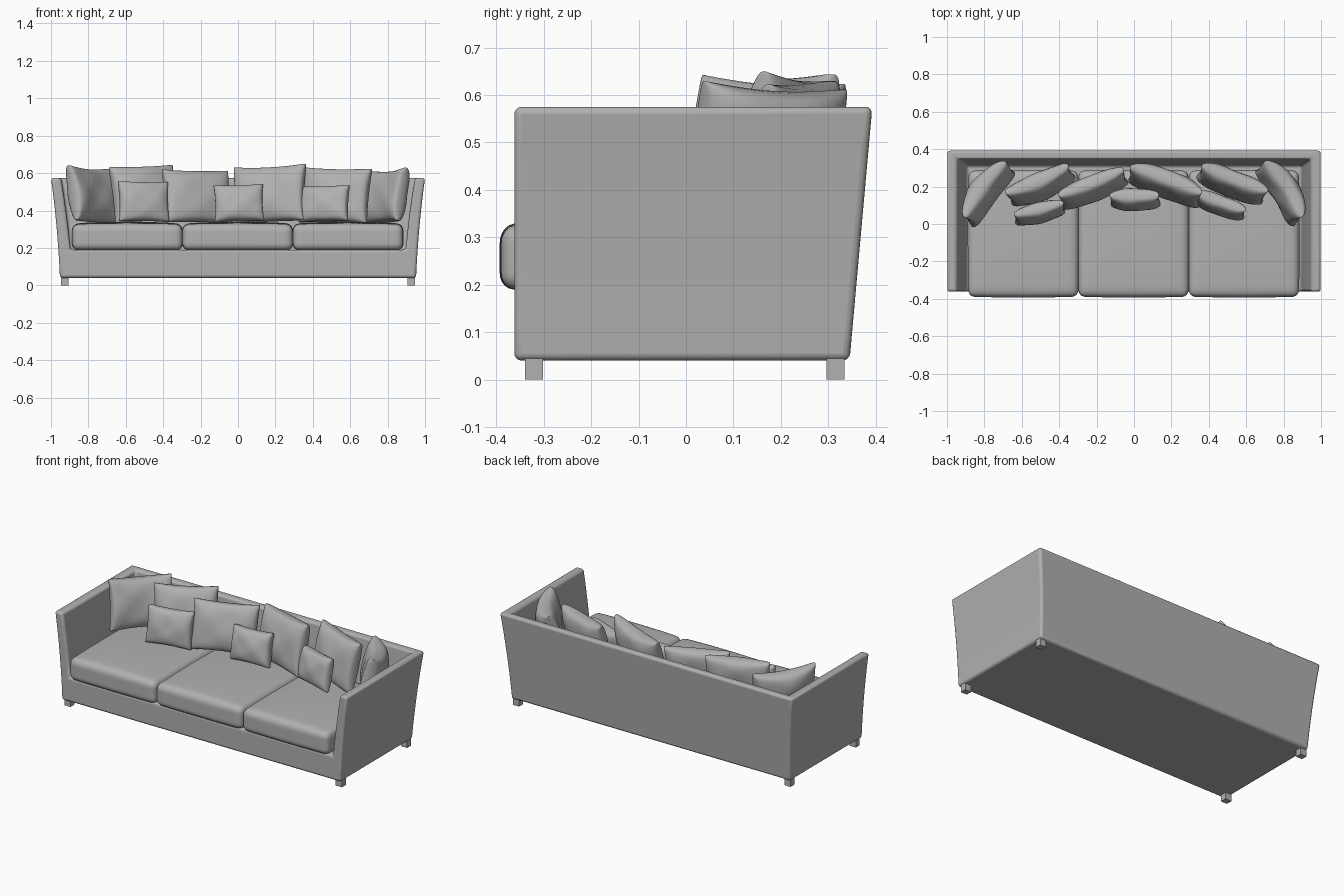
import bpy, bmesh, math
from mathutils import Vector, Matrix

if "Cube" in bpy.data.objects:
    bpy.data.objects.remove(bpy.data.objects["Cube"])

fabric = bpy.data.materials.new("grey_fabric")
fabric.diffuse_color = (0.44, 0.44, 0.44, 1)
fabric.use_nodes = True
fabric.node_tree.nodes["Principled BSDF"].inputs["Base Color"].default_value = fabric.diffuse_color


def add_object(name, bm, angle=40):
    bmesh.ops.recalc_face_normals(bm, faces=bm.faces)
    mesh = bpy.data.meshes.new(name)
    bm.to_mesh(mesh)
    bm.free()
    mesh.materials.append(fabric)
    ob = bpy.data.objects.new(name, mesh)
    bpy.context.collection.objects.link(ob)
    for o in bpy.context.selected_objects:
        o.select_set(False)
    bpy.context.view_layer.objects.active = ob
    ob.select_set(True)
    bpy.ops.object.shade_smooth_by_angle(angle=math.radians(angle))
    return ob


# Upholstered shell: U-shaped plan lofted upward, arms flaring out, back leaning
SEAT_Z = 0.19
LEVELS = [0.04, 0.115, SEAT_Z, 0.29, 0.39, 0.49, 0.575]


def plan_points(z):
    t = (z - 0.04) / 0.535
    xo = 0.952 + 0.022 * t + 0.026 * t * t
    xi, yf = xo - 0.068 + 0.014 * t, -0.362
    yb = 0.345 + 0.048 * t
    return [(-xo, yf), (-xi, yf), (-xi, yb - 0.045), (xi, yb - 0.045),
            (xi, yf), (xo, yf), (xo, yb), (-xo, yb)]


bm = bmesh.new()
rings = [[bm.verts.new((x, y, z)) for x, y in plan_points(z)] for z in LEVELS]
for z, a, b in zip(LEVELS, rings, rings[1:]):
    loop = [0, 1, 4, 5, 6, 7] if z < SEAT_Z else range(8)
    for i, j in zip(loop, [*loop[1:], loop[0]]):
        bm.faces.new((a[i], a[j], b[j], b[i]))
bm.faces.new([rings[0][i] for i in (0, 1, 4, 5, 6, 7)])
bm.faces.new([rings[2][i] for i in (1, 2, 3, 4)])
top = rings[-1]
for q in ((0, 1, 2, 7), (7, 2, 3, 6), (6, 3, 4, 5)):
    bm.faces.new([top[i] for i in q])
bmesh.ops.delete(bm, geom=[v for v in bm.verts if not v.link_faces], context='VERTS')
shell = add_object("sofa_shell", bm)
bev = shell.modifiers.new("soft_edges", 'BEVEL')
bev.width, bev.segments, bev.limit_method = 0.015, 4, 'ANGLE'
bev.angle_limit = math.radians(40)

# Four short block legs
for side, sx in (("left", -1), ("right", 1)):
    for place, y in (("front", -0.321), ("back", 0.315)):
        bm = bmesh.new()
        bmesh.ops.create_cube(bm, size=1, matrix=Matrix.Translation((sx * 0.926, y, 0.0225))
                              @ Matrix.Diagonal((0.042, 0.038, 0.045, 1)))
        add_object(f"{place}_{side}_leg", bm)


def ease(s):
    return math.sin(math.pi / 2 * max(-1, min(1, s)))


# Seat cushions: rounded, crowned boxes
def seat_cushion(name, cx):
    half, r = Vector((0.297, 0.341, 0.068)), 0.036
    centre = Vector((cx, -0.052, 0.256))
    bm = bmesh.new()
    bmesh.ops.create_cube(bm, size=2)
    bmesh.ops.subdivide_edges(bm, edges=bm.edges[:], cuts=19, use_grid_fill=True)
    for v in bm.verts:
        p = Vector([ease(c) * h for c, h in zip(v.co, half)])
        core = Vector([max(-(h - r), min(h - r, c)) for c, h in zip(p, half)])
        d = p - core
        if d.length > 1e-6:
            p = core + d.normalized() * r
        u, w = p.x / half.x, p.y / half.y
        if p.z > 0:
            p.z += 0.016 * math.sqrt(max(0, (1 - u * u) * (1 - w * w)))
        p.x *= 1 - 0.01 * w * w
        p.y *= 1 - 0.012 * u * u
        v.co = centre + p
    add_object(name, bm, 80)


for label, cx in (("left", -0.592), ("middle", -0.002), ("right", 0.588)):
    seat_cushion(label + "_seat_cushion", cx)


# Scatter pillows: two plump sheets joined at a pinched seam
def pillow(name, x, y, z, w, h, thick, yaw, tilt, roll, bow=0.0):
    bm = bmesh.new()
    for s in (-1, 1):
        new = bmesh.ops.create_grid(bm, x_segments=24, y_segments=24, size=1)["verts"]
        for v in new:
            u, t = ease(v.co.x), ease(v.co.y)
            puff = (max(0, 1 - u * u) * max(0, 1 - t * t)) ** 0.3
            ripple = 1 + 0.07 * math.sin(5 * u + 9 * x) * math.cos(4 * t + 7 * x)
            v.co = (w / 2 * u * (1 - 0.05 * (1 - t * t)),
                    s * thick / 2 * puff * ripple + bow * (u * u - 0.4),
                    h / 2 * t * (1 - 0.06 * (1 - u * u)))
    bmesh.ops.remove_doubles(bm, verts=bm.verts, dist=0.0005)
    rot = (Matrix.Rotation(math.radians(yaw), 4, 'Z') @ Matrix.Rotation(math.radians(-tilt), 4, 'X')
           @ Matrix.Rotation(math.radians(roll), 4, 'Y'))
    bm.transform(Matrix.Translation((x, y, z)) @ rot)
    add_object(name, bm, 80)


# name, x, y, z, width, height, thickness, yaw, tilt, roll, bow
PILLOWS = [
    ("far_left_back_pillow", -0.79, 0.17, 0.483, 0.37, 0.30, 0.14, 54, 13, 3, -0.03),
    ("left_back_pillow", -0.50, 0.205, 0.488, 0.37, 0.31, 0.13, 23, 13, -2, 0.01),
    ("centre_left_back_pillow", -0.22, 0.19, 0.475, 0.38, 0.29, 0.12, 22, 14, 1, 0.0),
    ("centre_right_back_pillow", 0.17, 0.21, 0.487, 0.41, 0.31, 0.135, -21, 13, -3, -0.015),
    ("right_back_pillow", 0.525, 0.215, 0.480, 0.38, 0.30, 0.13, -21, 13, 1, 0.0),
    ("far_right_back_pillow", 0.795, 0.175, 0.475, 0.36, 0.29, 0.14, -57, 13, -3, -0.035),
    ("left_small_pillow", -0.505, 0.06, 0.448, 0.275, 0.22, 0.10, 14, 12, 1, 0.0),
    ("centre_small_pillow", 0.005, 0.13, 0.440, 0.265, 0.20, 0.11, 0, 14, -2, 0.0),
    ("right_small_pillow", 0.46, 0.10, 0.437, 0.28, 0.195, 0.10, -20, 13, -2, 0.0),
]
for p in PILLOWS:
    pillow(*p)
